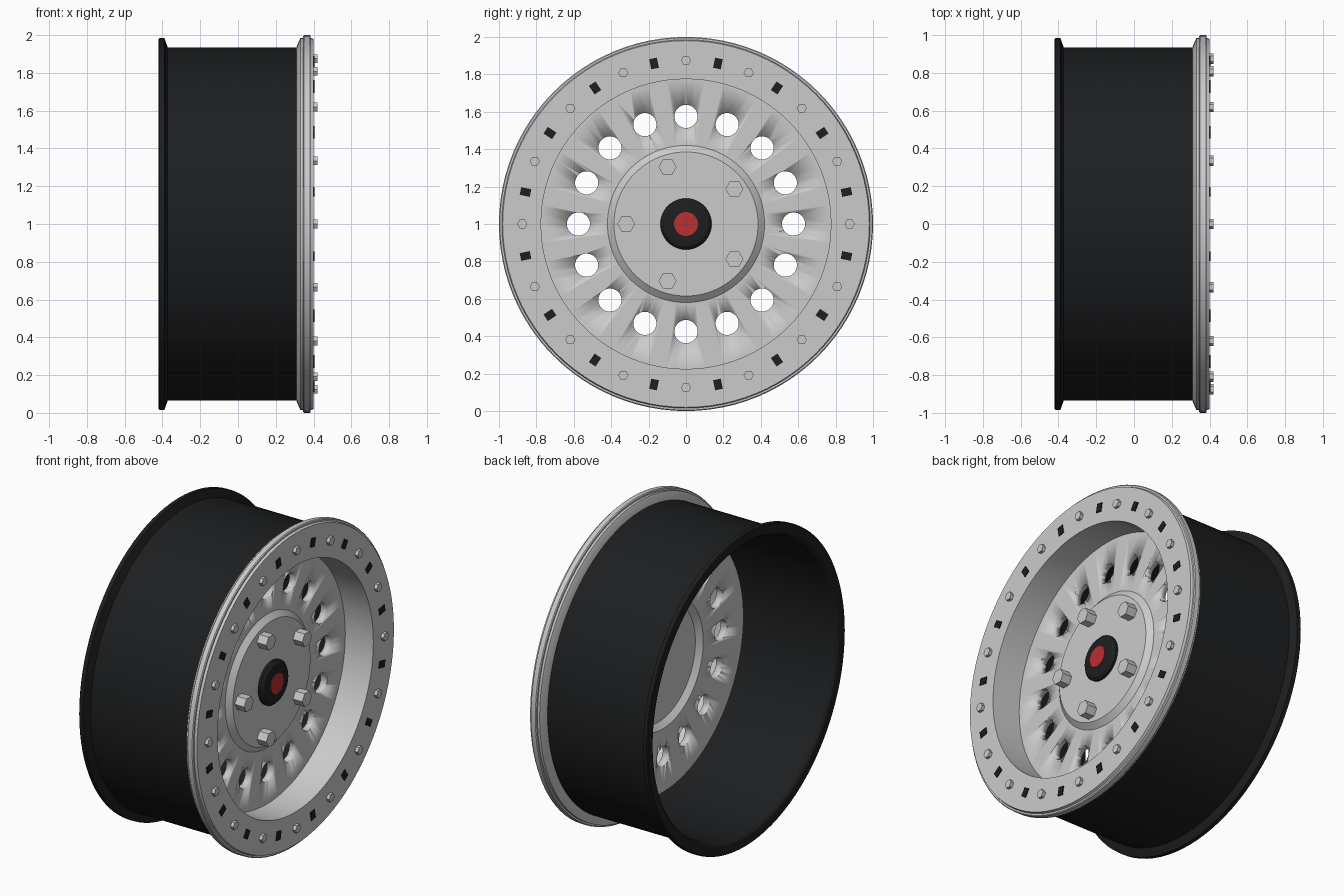
import bpy, bmesh, math
from mathutils import Matrix

if "Cube" in bpy.data.objects:
    bpy.data.objects.remove(bpy.data.objects["Cube"])

AXLE = 1.0  # wheel centre height


def material(name, rgb):
    m = bpy.data.materials.new(name)
    m.diffuse_color = (*rgb, 1)
    m.use_nodes = True
    m.node_tree.nodes["Principled BSDF"].inputs["Base Color"].default_value = m.diffuse_color
    return m


BLACK = material("black", (0.012, 0.013, 0.014))
RED = material("red", (0.5, 0.03, 0.03))


def finish(name, bm, mat=None, smooth=True):
    bmesh.ops.remove_doubles(bm, verts=bm.verts, dist=1e-5)
    bmesh.ops.recalc_face_normals(bm, faces=bm.faces)
    me = bpy.data.meshes.new(name)
    bm.to_mesh(me)
    bm.free()
    ob = bpy.data.objects.new(name, me)
    bpy.context.collection.objects.link(ob)
    if mat:
        me.materials.append(mat)
    if smooth:
        bpy.ops.object.select_all(action='DESELECT')
        ob.select_set(True)
        bpy.context.view_layer.objects.active = ob
        bpy.ops.object.shade_smooth_by_angle(angle=math.radians(25))
    return ob


def lathe(name, profile, mat=None, seg=96, centres=((0, 0),), closed=False, smooth=True):
    """Spin an (x, radius) profile about the x axis at every (y, z) centre."""
    bm = bmesh.new()
    for cy, cz in centres:
        rings = []
        for x, r in profile:
            rings.append([bm.verts.new((x, cy + r * math.cos(2 * math.pi * i / seg),
                                        AXLE + cz + r * math.sin(2 * math.pi * i / seg)))
                          for i in range(seg)])
        pairs = list(zip(rings, rings[1:]))
        if closed:
            pairs.append((rings[-1], rings[0]))
        for a, b in pairs:
            for i in range(seg):
                j = (i + 1) % seg
                bm.faces.new((a[i], a[j], b[j], b[i]))
    return finish(name, bm, mat, smooth)


def rod(x0, x1, r, chamfer=0.0):
    return [(x0, 0), (x0, r), (x1 - chamfer, r), (x1, r - chamfer), (x1, 0)] if chamfer \
        else [(x0, 0), (x0, r), (x1, r), (x1, 0)]


def circle(n, r, start=0.0):
    return [(r * math.cos(start + 2 * math.pi * i / n),
             r * math.sin(start + 2 * math.pi * i / n)) for i in range(n)]


# barrel with flared inner lip
lathe("barrel", [(-0.415, 0.925), (-0.42, 0.94), (-0.42, 0.98), (-0.415, 0.985), (-0.39, 0.985),
                 (-0.372, 0.935), (0.315, 0.935), (0.315, 0.905), (-0.36, 0.905), (-0.40, 0.912)],
      BLACK, closed=True)

# stepped outer ring with deep inner wall
lathe("outer_ring", [(0.31, 0.80), (0.31, 0.938), (0.33, 0.985), (0.345, 0.985), (0.345, 0.995),
                     (0.35, 1.0), (0.38, 1.0), (0.385, 0.995), (0.385, 0.985), (0.40, 0.98),
                     (0.40, 0.775), (0.21, 0.775), (0.16, 0.775), (0.16, 0.80)], closed=True)

# centre disc with raised hub and ring of round holes
disc = lathe("centre_disc", [(0.235, 0), (0.235, 0.385), (0.205, 0.42), (0.205, 0.776),
                             (0.16, 0.776), (0.16, 0.40), (0.19, 0.365), (0.19, 0)])
cutter = lathe("hole_cutter", rod(0.05, 0.33, 0.062), seg=32, centres=circle(16, 0.575))
cutter.hide_render = True
cutter.hide_viewport = True
cut = disc.modifiers.new("holes", 'BOOLEAN')
cut.operation = 'DIFFERENCE'
cut.solver = 'EXACT'
cut.object = cutter

# hexagonal lug nuts and ring bolts
lathe("lug_nuts", rod(0.22, 0.30, 0.048), seg=6, centres=circle(5, 0.32, math.pi), smooth=False)
lathe("ring_bolts", rod(0.39, 0.42, 0.027), seg=6, centres=circle(16, 0.875), smooth=False)

# dark rectangular slots between the bolts
bm = bmesh.new()
for k in range(16):
    spin = Matrix.Rotation(2 * math.pi * (k + 0.5) / 16, 4, 'X')
    bmesh.ops.create_cube(bm, size=1, matrix=Matrix.Translation((0, 0, AXLE)) @ spin
                          @ Matrix.Translation((0.393, 0, 0.875))
                          @ Matrix.Diagonal((0.024, 0.042, 0.055, 1)))
finish("ring_slots", bm, BLACK, smooth=False)

# hub cap with red centre
lathe("hub_cap", [(0.22, 0), (0.22, 0.137), (0.25, 0.137), (0.265, 0.122), (0.27, 0.10), (0.27, 0)],
      BLACK, seg=48)
lathe("cap_centre", rod(0.26, 0.274, 0.064), RED, seg=48)
